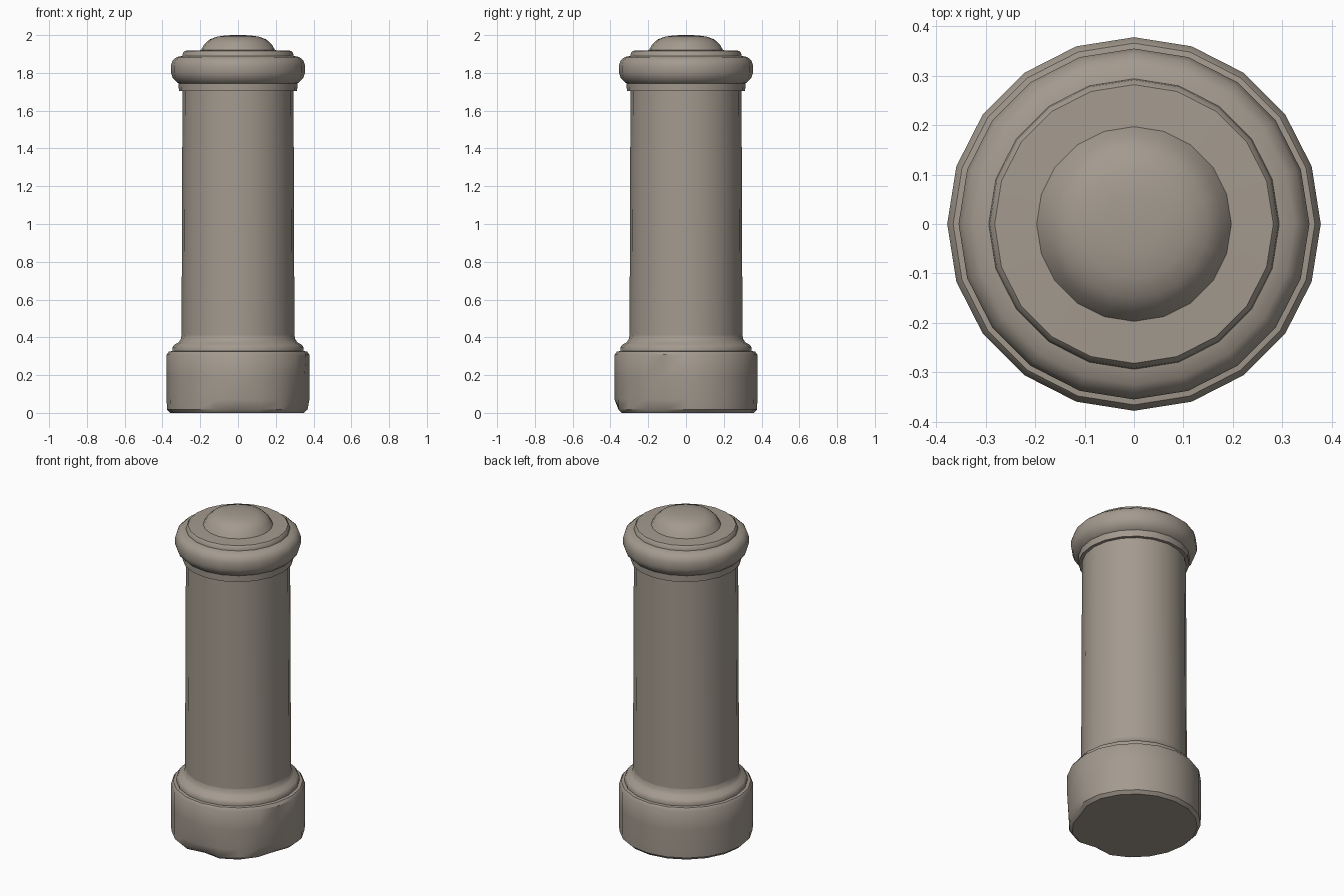
import bpy, bmesh, math

if "Cube" in bpy.data.objects:
    bpy.data.objects.remove(bpy.data.objects["Cube"])

SIDES = 20

stone = bpy.data.materials.new("warm grey stone")
stone.diffuse_color = (0.37, 0.325, 0.275, 1)
stone.use_nodes = True
stone.node_tree.nodes["Principled BSDF"].inputs["Base Color"].default_value = stone.diffuse_color


def lathe(name, profile, chips=None):
    """Revolve (radius, z) points; chips maps (side, ring) to a radius factor."""
    chips = chips or {}
    bm = bmesh.new()
    rings = []
    for k, (r, z) in enumerate(profile):
        if r == 0:
            rings.append([bm.verts.new((0, 0, z))] * SIDES)
            continue
        ring = []
        for i in range(SIDES):
            a = math.tau * i / SIDES
            f = r * chips.get((i, k), 1)
            ring.append(bm.verts.new((f * math.cos(a), f * math.sin(a), z)))
        rings.append(ring)
    for lo, hi in zip(rings, rings[1:]):
        for i in range(SIDES):
            j = (i + 1) % SIDES
            corners = list(dict.fromkeys((lo[i], lo[j], hi[j], hi[i])))
            bm.faces.new(corners)
    mesh = bpy.data.meshes.new(name)
    bm.to_mesh(mesh)
    bm.free()
    mesh.materials.append(stone)
    ob = bpy.data.objects.new(name, mesh)
    bpy.context.collection.objects.link(ob)
    bpy.ops.object.select_all(action='DESELECT')
    ob.select_set(True)
    bpy.context.view_layer.objects.active = ob
    bpy.ops.object.shade_smooth_by_angle(angle=math.radians(35))
    return ob


# plinth, with worn chips along the lower front and right edge
chips = {(15, 1): 0.91, (15, 2): 0.93,
         (18, 1): 0.96, (18, 2): 0.96, (18, 3): 0.98,
         (19, 1): 0.91, (19, 2): 0.92, (19, 3): 0.95, (19, 4): 0.98,
         (0, 1): 0.97, (0, 2): 0.98}
lathe("plinth", [(0, 0), (0.358, 0), (0.376, 0.018), (0.378, 0.07), (0.378, 0.19),
                 (0.378, 0.308), (0.366, 0.325), (0.348, 0.327)], chips)

# rounded moulding at the foot of the shaft
lathe("foot_moulding", [(0.348, 0.327), (0.348, 0.345), (0.338, 0.36), (0.316, 0.373),
                        (0.304, 0.388), (0.299, 0.41)])

# slightly tapered shaft
lathe("shaft", [(0.299, 0.41), (0.294, 1.705)])

# collar and bulging cap
lathe("cap", [(0.294, 1.705), (0.313, 1.705), (0.315, 1.745), (0.323, 1.75),
              (0.345, 1.772), (0.355, 1.80), (0.355, 1.84), (0.346, 1.866),
              (0.325, 1.884), (0.294, 1.89), (0.292, 1.905), (0.282, 1.917),
              (0.197, 1.92)])

# dome on top
lathe("dome", [(0.197, 1.92), (0.178, 1.952), (0.15, 1.977), (0.11, 1.992),
               (0.06, 1.999), (0, 2.0)])
